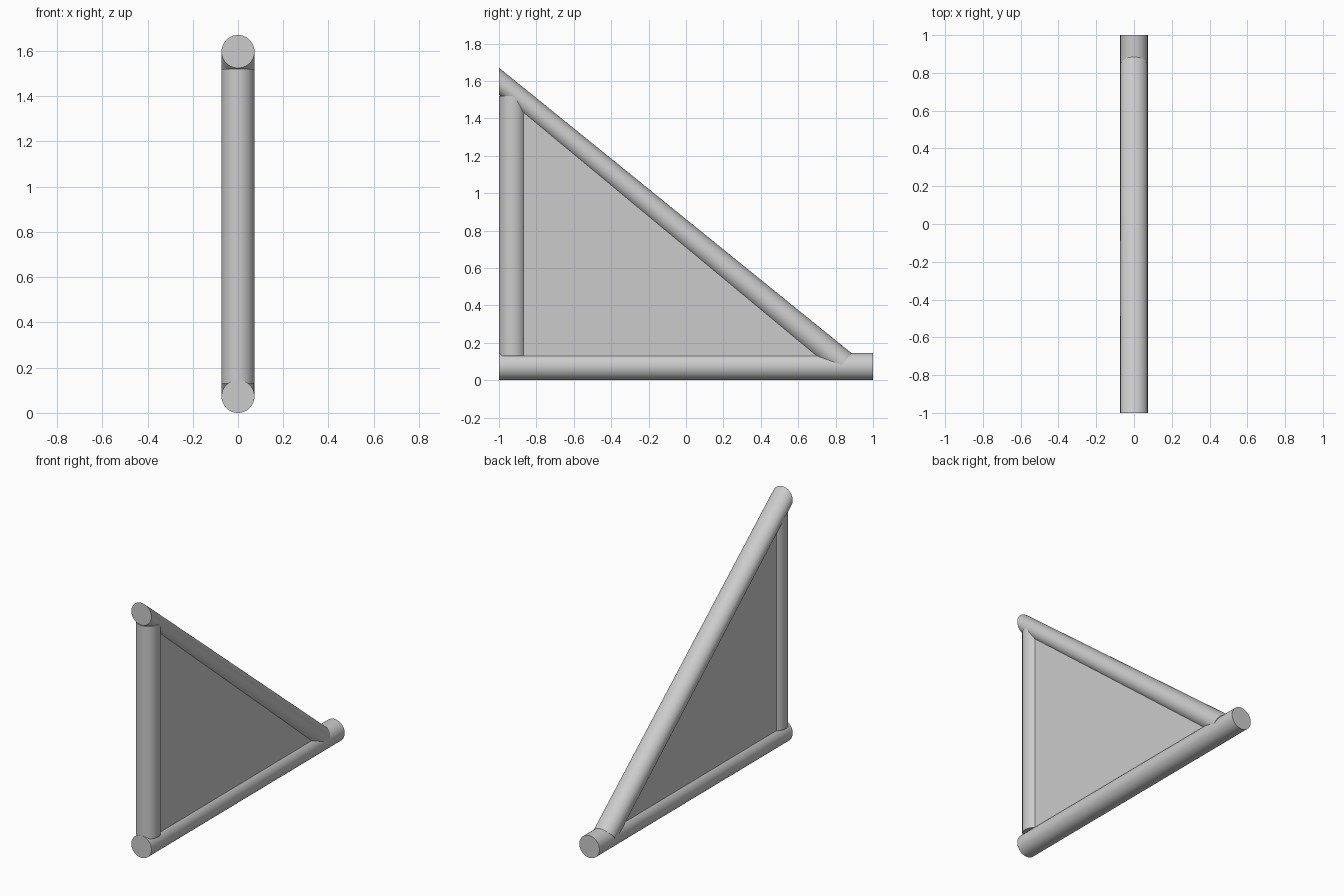
import bpy, bmesh, math
from mathutils import Vector

cube = bpy.data.objects.get("Cube")
if cube:
    bpy.data.objects.remove(cube)

RADIUS = 0.0728
SIDES = 64

grey = bpy.data.materials.new("light_grey")
grey.use_nodes = True
colour = (0.6, 0.6, 0.6, 1)
grey.diffuse_color = colour
grey.node_tree.nodes["Principled BSDF"].inputs["Base Color"].default_value = colour


def finish(name, bm):
    bmesh.ops.recalc_face_normals(bm, faces=bm.faces)
    mesh = bpy.data.meshes.new(name)
    bm.to_mesh(mesh)
    bm.free()
    mesh.materials.append(grey)
    obj = bpy.data.objects.new(name, mesh)
    bpy.context.collection.objects.link(obj)
    bpy.ops.object.select_all(action='DESELECT')
    obj.select_set(True)
    bpy.context.view_layer.objects.active = obj
    bpy.ops.object.shade_smooth_by_angle(angle=math.radians(35))
    return obj


def tube(name, start, end, up_start, up_end):
    """Capped tube whose end circles each lie in the plane of x and an up vector."""
    bm = bmesh.new()
    rings = []
    for centre, up in ((start, up_start), (end, up_end)):
        ring = []
        for i in range(SIDES):
            a = math.tau * i / SIDES
            offset = Vector((math.cos(a), 0, 0)) + math.sin(a) * Vector(up).normalized()
            ring.append(bm.verts.new(Vector(centre) + RADIUS * offset))
        rings.append(ring)
        bm.faces.new(ring)
    for i in range(SIDES):
        j = (i + 1) % SIDES
        bm.faces.new((rings[0][i], rings[0][j], rings[1][j], rings[1][i]))
    return finish(name, bm)


post_y = RADIUS - 1
top = Vector((0, -1, 1.5975))
foot = Vector((0, 0.839, 0.088))
slope = foot - top

# Frame: the brace has an upright cut at the top and a square cut at the foot
tube("base_tube", (0, -1, RADIUS), (0, 1, RADIUS), (0, 0, 1), (0, 0, 1))
tube("upright_post", (0, post_y, 0.129), (0, post_y, 1.52), (0, 1, 0), (0, 1, 0))
tube("diagonal_brace", top, foot, (0, 0, 1), (0, -slope.z, slope.y))

# Triangular infill slab between the tube axes
bm = bmesh.new()
corners = [(post_y, RADIUS), (post_y, 1.53), (foot.y, foot.z)]
face = bm.faces.new([bm.verts.new((-0.045, y, z)) for y, z in corners])
extruded = bmesh.ops.extrude_face_region(bm, geom=[face])
moved = [v for v in extruded["geom"] if isinstance(v, bmesh.types.BMVert)]
bmesh.ops.translate(bm, verts=moved, vec=(0.09, 0, 0))
# Extruding keeps the starting face as the far side of the slab
finish("infill_panel", bm)
